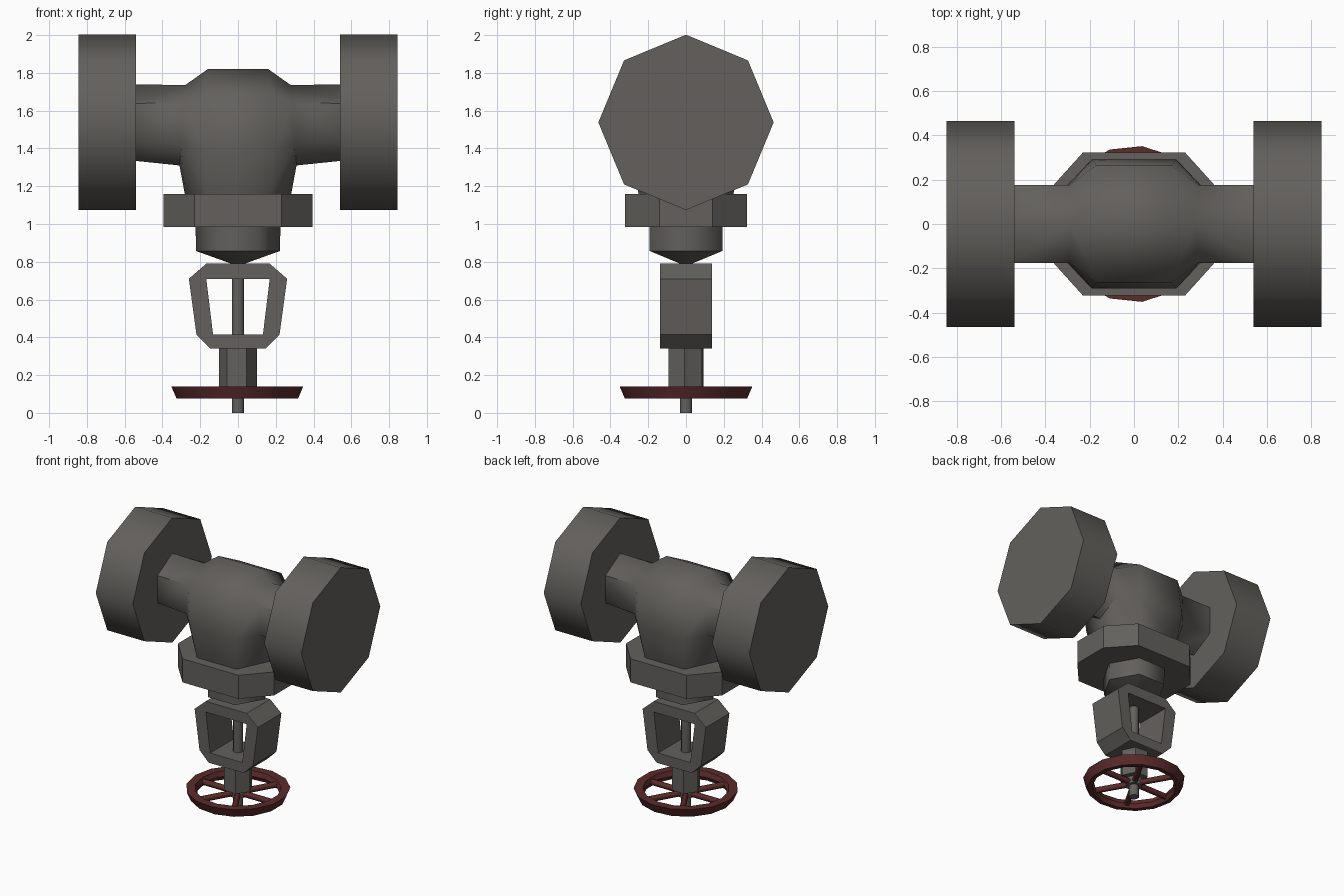
import bpy, bmesh, math
from mathutils import Vector

if "Cube" in bpy.data.objects:
    bpy.data.objects.remove(bpy.data.objects["Cube"])


def material(name, rgb):
    m = bpy.data.materials.new(name)
    m.diffuse_color = (*rgb, 1)
    m.use_nodes = True
    m.node_tree.nodes["Principled BSDF"].inputs["Base Color"].default_value = m.diffuse_color
    return m


IRON = material("dark grey iron", (0.125, 0.118, 0.107))
RED = material("dark red paint", (0.105, 0.024, 0.024))


def build(name, verts, faces, mat=IRON, smooth=None):
    me = bpy.data.meshes.new(name)
    me.from_pydata(verts, [], faces)
    bm = bmesh.new()
    bm.from_mesh(me)
    bmesh.ops.recalc_face_normals(bm, faces=bm.faces)
    bm.to_mesh(me)
    bm.free()
    me.materials.append(mat)
    ob = bpy.data.objects.new(name, me)
    bpy.context.collection.objects.link(ob)
    if smooth:
        bpy.ops.object.select_all(action='DESELECT')
        ob.select_set(True)
        bpy.context.view_layer.objects.active = ob
        bpy.ops.object.shade_smooth_by_angle(angle=math.radians(smooth))
    return ob


def loft(name, rings, mat=IRON, smooth=None):
    """Skin between equal-sized rings and cap both ends."""
    n = len(rings[0])
    verts = [p for r in rings for p in r]
    faces = [(k * n + i, k * n + (i + 1) % n, (k + 1) * n + (i + 1) % n, (k + 1) * n + i)
             for k in range(len(rings) - 1) for i in range(n)]
    faces += [tuple(range(n)), tuple(range((len(rings) - 1) * n, len(rings) * n))]
    return build(name, verts, faces, mat, smooth)


def circle_z(r, z, n, deg=0):
    return [(r * math.cos(math.radians(deg) + math.tau * i / n),
             r * math.sin(math.radians(deg) + math.tau * i / n), z) for i in range(n)]


def circle_x(r, x, n, zc=1.538):
    return [(x, r * math.sin(math.tau * i / n), zc + r * math.cos(math.tau * i / n)) for i in range(n)]


# end flanges: octagons with a corner at the top
for side, s in (("left", -1), ("right", 1)):
    loft(side + "_pipe_flange", [circle_x(0.464, s * x, 8) for x in (0.54, 0.845)], smooth=50)

# valve body: six-sided pipes swelling into a chamber with a neck below
verts, faces = [], []
for s in (1, -1):
    verts += circle_x(0.202, s * 0.56, 6)
    verts += [(s * 0.28, 0, 1.735), (s * 0.29, 0.176, 1.64), (s * 0.30, 0.176, 1.42),
              (s * 0.31, 0, 1.31), (s * 0.30, -0.176, 1.42), (s * 0.29, -0.176, 1.64)]
    verts += [(s * 0.16, 0, 1.82), (s * 0.28, 0, 1.15)]             # 12 crown, 13 neck end
    for y in (1, -1):                                               # 14-16 back, 17-19 front
        verts += [(s * 0.17, y * 0.265, 1.68), (s * 0.19, y * 0.292, 1.40), (s * 0.16, y * 0.25, 1.15)]
for o in (0, 20):
    side = [(i, (i + 1) % 6, 6 + (i + 1) % 6, 6 + i) for i in range(6)]
    for b1, b2, u in ((7, 8, 14), (11, 10, 17)):
        side += [(6, b1, u, 12), (b1, b2, u + 1, u), (b2, u + 2, u + 1), (b2, 9, 13, u + 2)]
    faces += [tuple(v + o for v in f) for f in side]
for u in (14, 17):
    for a, b in ((12, u), (u, u + 1), (u + 1, u + 2)):
        faces.append((a, b, b + 20, a + 20))
faces.append((13, 16, 36, 33, 39, 19))
build("valve_body", verts, faces, smooth=60)

# bonnet flange: stretched octagon
outline = [(0.395, 0.14), (0.23, 0.323), (-0.23, 0.323), (-0.395, 0.14),
           (-0.395, -0.14), (-0.23, -0.323), (0.23, -0.323), (0.395, -0.14)]
loft("bonnet_flange", [[(x, y, z) for x, y in outline] for z in (0.985, 1.16)])

# bonnet: hexagon closing to a blunt point
loft("bonnet", [circle_z(0.225, 1.0, 6), circle_z(0.222, 0.857, 6), circle_z(0.03, 0.788, 6)], smooth=62)

# yoke: frame with a tapered window
outer = [(0.168, 0.79), (0.26, 0.71), (0.22, 0.415), (0.145, 0.34)]
inner = [(0.168, 0.71), (0.168, 0.71), (0.132, 0.415), (0.132, 0.415)]
verts, faces = [], []
for y in (-0.138, 0.138):
    for prof in (outer, inner):
        verts += [(x, y, z) for x, z in prof] + [(-x, y, z) for x, z in reversed(prof)]
for i in range(8):
    j = (i + 1) % 8
    faces += [(i, j, 8 + j, 8 + i), (16 + i, 16 + j, 24 + j, 24 + i), (i, j, 16 + j, 16 + i),
              (8 + i, 8 + j, 24 + j, 24 + i)]
yoke = build("yoke", verts, faces)
bm = bmesh.new()
bm.from_mesh(yoke.data)
bmesh.ops.remove_doubles(bm, verts=bm.verts, dist=0.0005)
bmesh.ops.dissolve_degenerate(bm, edges=bm.edges, dist=0.0005)
bmesh.ops.recalc_face_normals(bm, faces=bm.faces)
bm.to_mesh(yoke.data)
bm.free()

# stem and gland nut
loft("stem", [circle_z(0.035, z, 8, 22.5) for z in (0, 0.72)], smooth=50)
loft("gland_nut", [circle_z(0.102, z, 6, -4) for z in (0.14, 0.35)])
loft("wheel_hub", [circle_z(0.06, z, 6, -4) for z in (0.085, 0.14)])

# handwheel rim: fifteen-sided ring with a tapered section
section = [(0.353, 0.14), (0.325, 0.075), (0.292, 0.075), (0.278, 0.105), (0.292, 0.14)]
n, m = 15, len(section)
verts = [p for r, z in section for p in circle_z(r, z, n, 180)]
faces = [(k * n + i, k * n + (i + 1) % n, (k + 1) % m * n + (i + 1) % n, (k + 1) % m * n + i)
         for k in range(m) for i in range(n)]
build("handwheel_rim", verts, faces, RED, smooth=40)

# handwheel spokes
for k in range(6):
    a = math.tau * k / 6
    d, t = Vector((math.cos(a), math.sin(a), 0)), Vector((-math.sin(a), math.cos(a), 0))
    rings = []
    for r in (0.03, 0.30):
        rings.append([d * r + t * 0.021 * math.cos(math.tau * i / 6)
                      + Vector((0, 0, 0.108 + 0.021 * math.sin(math.tau * i / 6))) for i in range(6)])
    loft(f"handwheel_spoke_{k + 1}", rings, RED, smooth=62)
